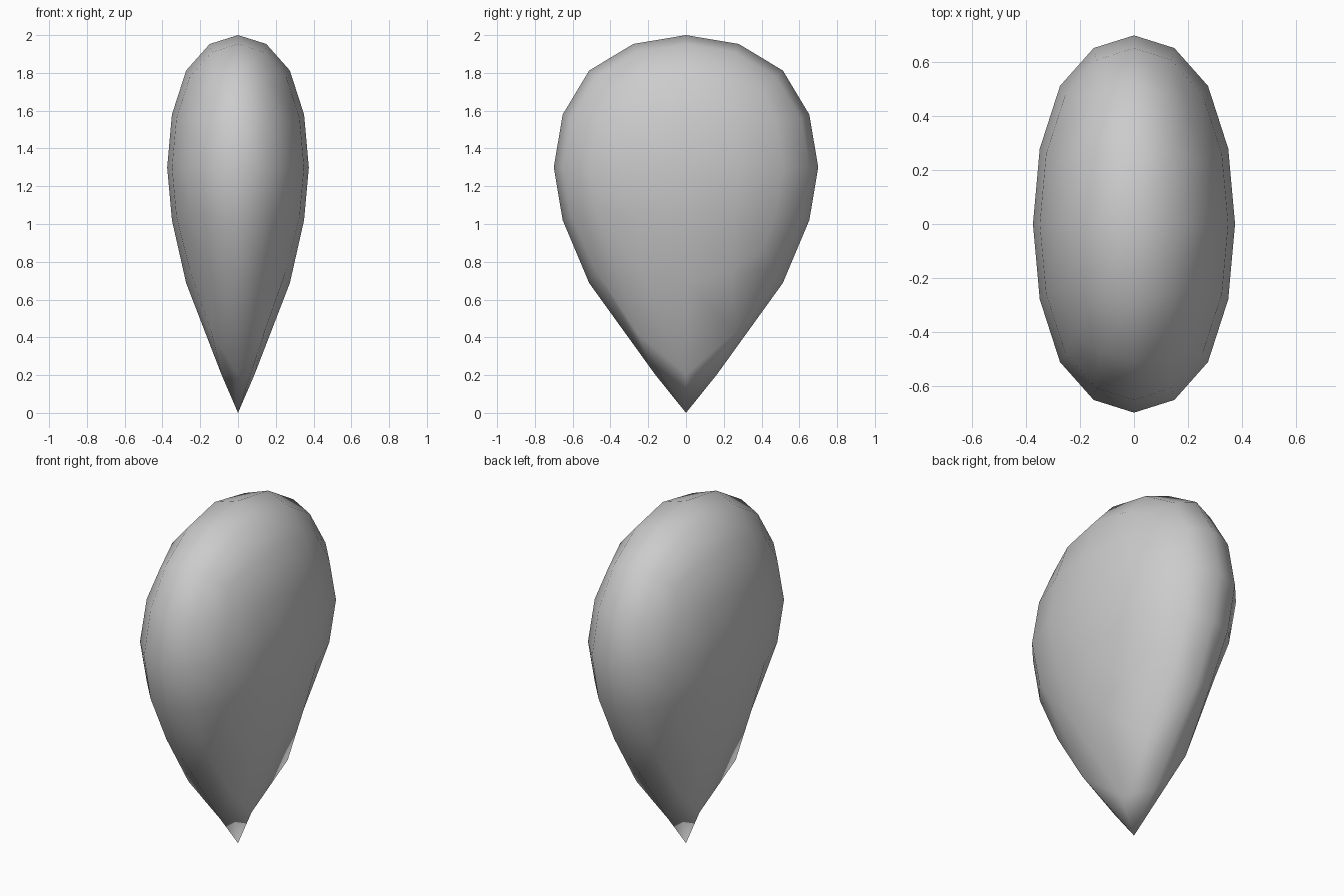
import bpy, bmesh

if "Cube" in bpy.data.objects:
    bpy.data.objects.remove(bpy.data.objects["Cube"])

HALF = (0.375, 0.70, 0.70)   # half width, half depth, dome radius
CENTRE_Z = 1.30


def subdivide(obj):
    mod = obj.modifiers.new("round", 'SUBSURF')
    mod.levels = mod.render_levels = 1
    mod.use_limit_surface = False
    bpy.ops.object.modifier_apply(modifier=mod.name)


def bottom_pole(bm):
    bm.verts.ensure_lookup_table()
    return min(bm.verts, key=lambda v: v.co.z + 0.01 * (abs(v.co.x) + abs(v.co.y)))


# Rounded cube as the base form
bpy.ops.mesh.primitive_cube_add(size=2)
body = bpy.context.object
body.name = "teardrop_body"
body.data.name = "teardrop_body"
subdivide(body)

# Pull the bottom centre down before the second rounding
bm = bmesh.new()
bm.from_mesh(body.data)
bottom_pole(bm).co.z -= 1.339
bm.to_mesh(body.data)
bm.free()
subdivide(body)

# Scale to size and narrow the point
bm = bmesh.new()
bm.from_mesh(body.data)
unit = max(v.co.z for v in bm.verts)
for v in bm.verts:
    v.co = [c / unit * h for c, h in zip(v.co, HALF)]
    v.co.z += CENTRE_Z
tip = bottom_pole(bm)
tip.co.z = 0
for e in tip.link_edges:
    v = e.other_vert(tip)
    v.co.x *= 0.59
    v.co.y *= 0.59
    v.co.z = 0.205
bm.to_mesh(body.data)
bm.free()
bpy.ops.object.shade_smooth()
